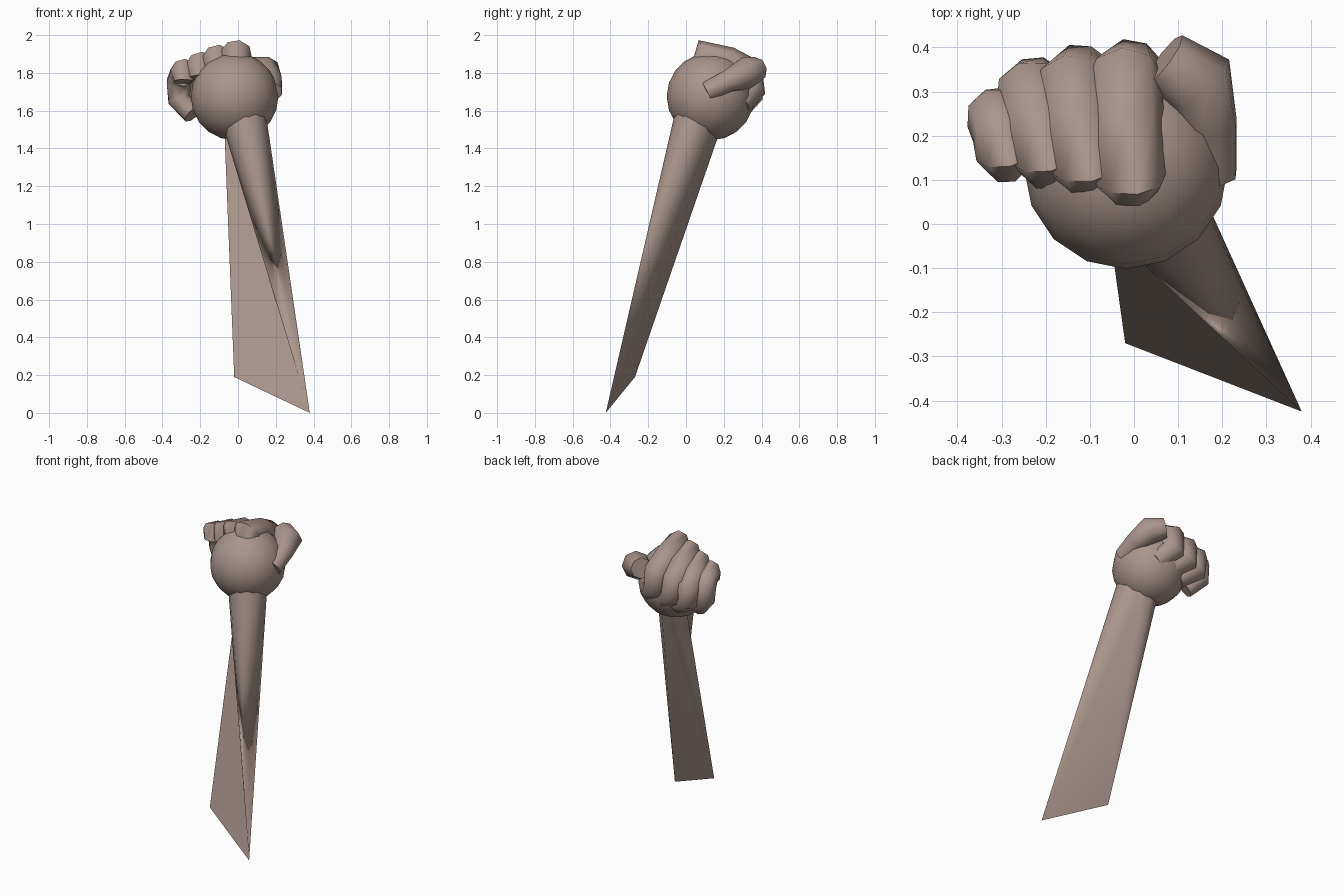
import bpy, bmesh, math
from mathutils import Vector as V

if "Cube" in bpy.data.objects:
    bpy.data.objects.remove(bpy.data.objects["Cube"])

skin = bpy.data.materials.new("skin")
skin.diffuse_color = (0.40, 0.30, 0.26, 1)
skin.use_nodes = True
skin.node_tree.nodes["Principled BSDF"].inputs["Base Color"].default_value = skin.diffuse_color


def make(name, bm, angle=40):
    bmesh.ops.recalc_face_normals(bm, faces=bm.faces[:])
    me = bpy.data.meshes.new(name)
    bm.to_mesh(me)
    bm.free()
    me.materials.append(skin)
    ob = bpy.data.objects.new(name, me)
    bpy.context.collection.objects.link(ob)
    bpy.ops.object.select_all(action='DESELECT')
    ob.select_set(True)
    bpy.context.view_layer.objects.active = ob
    bpy.ops.object.shade_smooth_by_angle(angle=math.radians(angle))
    return ob


def ring(bm, c, d, r, n):
    # ring of n points around c, facing along d, index 0 towards +x
    e1 = (V((1, 0, 0)) - d * d.x).normalized()
    e2 = d.cross(e1)
    return [bm.verts.new(c + r * (math.cos(a) * e1 + math.sin(a) * e2))
            for a in (2 * math.pi * i / n for i in range(n))]


def digit(name, pts, radii, n=8):
    # bent low-poly tube with flat ends
    bm = bmesh.new()
    pts = [V(p) for p in pts]
    prev = None
    e1 = None
    for i, p in enumerate(pts):
        a = pts[max(i - 1, 0)]
        b = pts[min(i + 1, len(pts) - 1)]
        d1 = (p - a).normalized() if i else V()
        d2 = (b - p).normalized() if i < len(pts) - 1 else V()
        d = (d1 + d2).normalized()
        # carry the frame along the path so the tube does not twist
        ref = e1 if e1 else d.orthogonal()
        e1 = (ref - d * ref.dot(d)).normalized()
        e2 = d.cross(e1)
        cur = [bm.verts.new(p + radii[i] * (math.cos(t) * e1 + math.sin(t) * e2))
               for t in (2 * math.pi * (k + 0.5) / n for k in range(n))]
        if prev:
            for k in range(n):
                j = (k + 1) % n
                bm.faces.new((prev[k], prev[j], cur[j], cur[k]))
        else:
            bm.faces.new(cur[::-1])
        prev = cur
    bm.faces.new(prev)
    return make(name, bm, 65)


# round palm
bm = bmesh.new()
bmesh.ops.create_uvsphere(bm, u_segments=16, v_segments=10, radius=0.232)
bmesh.ops.translate(bm, verts=bm.verts[:], vec=(-0.018, 0.13, 1.675))
make("palm", bm)

# forearm: round wrist closing to a slanted blade-like edge
bm = bmesh.new()
axis = V((-0.10, 0.30, 1.0)).normalized()
n = 12
wrist = ring(bm, V((0.03, 0.058, 1.56)), axis, 0.12, n)
low = bm.verts.new((0.38, -0.425, 0.0))
high = bm.verts.new((-0.02, -0.27, 0.19))
target = [high if 60 <= 360 * i / n <= 135 else low for i in range(n)]
for i in range(n):
    if target[i] is high:
        wrist[i].co += V((-0.025, 0.015, -0.01))
    j = (i + 1) % n
    bm.faces.new((wrist[i], wrist[j], target[i]))
    if target[i] is not target[j]:
        bm.faces.new((wrist[j], target[j], target[i]))
bm.faces.new(wrist)
make("forearm", bm, 60)

# four curled fingers: knuckle, middle joint, end joint, tip
fingers = {
    "index_finger": (0.086, [(-0.01, 0.115, 1.91), (-0.02, 0.33, 1.805),
                             (-0.015, 0.345, 1.71), (0.06, 0.28, 1.635)]),
    "middle_finger": (0.084, [(-0.11, 0.14, 1.885), (-0.14, 0.315, 1.775),
                              (-0.13, 0.335, 1.68), (-0.03, 0.275, 1.61)]),
    "ring_finger": (0.080, [(-0.20, 0.16, 1.85), (-0.235, 0.30, 1.75),
                            (-0.23, 0.31, 1.66), (-0.13, 0.255, 1.59)]),
    "little_finger": (0.070, [(-0.29, 0.165, 1.82), (-0.312, 0.245, 1.75),
                              (-0.312, 0.25, 1.66), (-0.24, 0.20, 1.58)]),
}
for name, (r, p) in fingers.items():
    k, m, e, t = (V(q) for q in p)
    back = k + V((0.0, -0.35 * r, -0.95 * r))
    digit(name, [back, k + V((0, -0.12 * r, -0.12 * r)), k.lerp(m, 0.5), m, e, t],
          [r * 0.72, r * 0.98, r * 0.95, r, r * 0.9, r * 0.75])

# thumb folded over the index finger
digit("thumb", [(0.18, 0.11, 1.70), (0.175, 0.22, 1.755), (0.145, 0.32, 1.80), (0.07, 0.375, 1.82)],
      [0.055, 0.062, 0.088, 0.066], 8)
